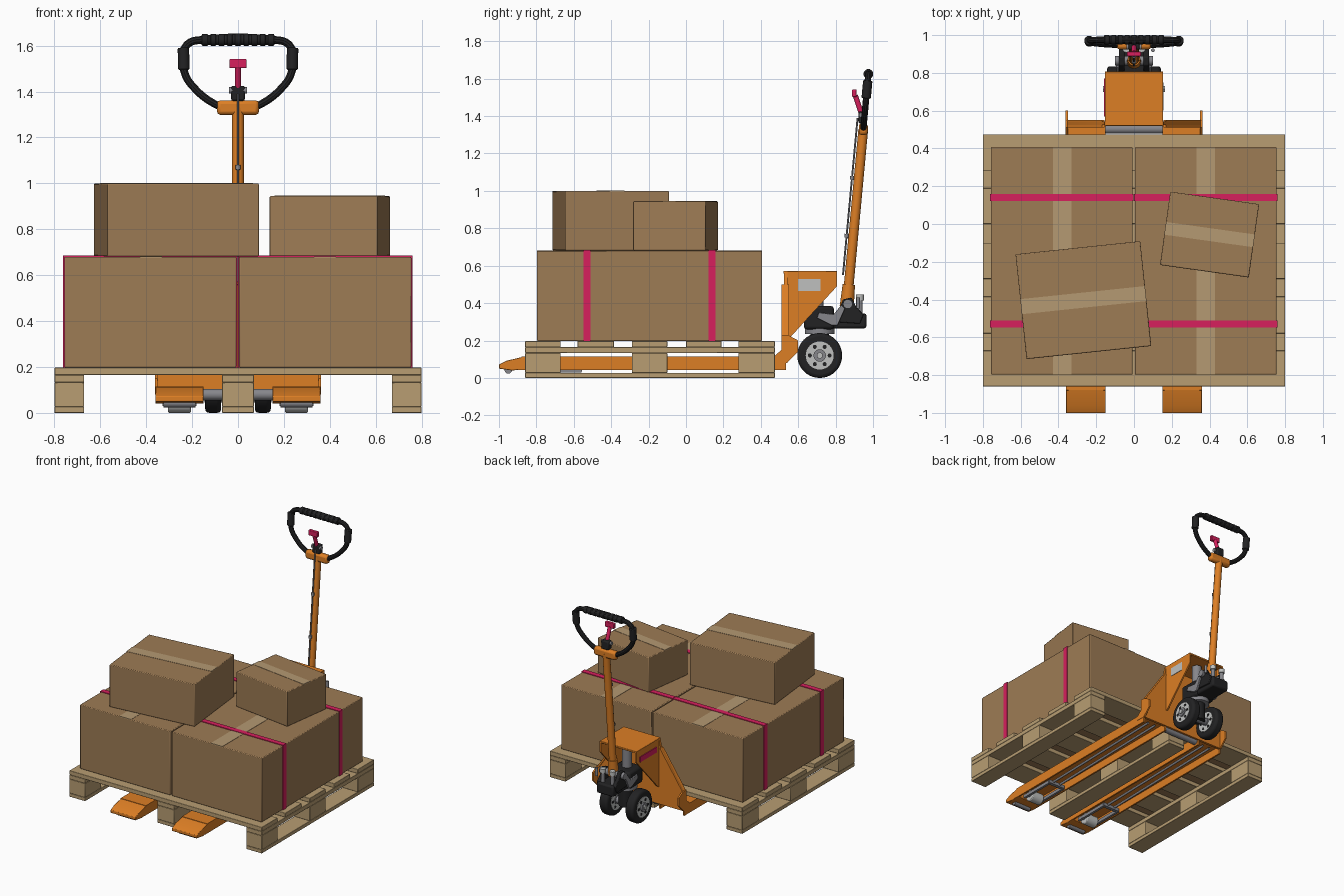
import bpy, bmesh, math
from mathutils import Vector, Matrix

if "Cube" in bpy.data.objects:
    bpy.data.objects.remove(bpy.data.objects["Cube"], do_unlink=True)


def material(name, *rgb):
    m = bpy.data.materials.new(name)
    m.use_nodes = True
    m.diffuse_color = (*rgb, 1)
    m.node_tree.nodes["Principled BSDF"].inputs["Base Color"].default_value = (*rgb, 1)
    return m


ORANGE = material("orange paint", 0.72, 0.21, 0.018)
CARD = material("cardboard", 0.34, 0.2, 0.09)
TAPE = material("packing tape", 0.46, 0.32, 0.17)
WOOD = material("pale wood", 0.48, 0.34, 0.17)
PINK = material("pink", 0.68, 0.014, 0.11)
BLACK = material("black", 0.016, 0.016, 0.017)
STEEL = material("steel", 0.24, 0.24, 0.26)
PALE = material("pale grey", 0.52, 0.53, 0.52)


def finish(name, bm, mat, bevel=0, segments=2):
    bmesh.ops.recalc_face_normals(bm, faces=bm.faces)
    me = bpy.data.meshes.new(name)
    bm.to_mesh(me)
    bm.free()
    me.materials.append(mat)
    ob = bpy.data.objects.new(name, me)
    bpy.context.collection.objects.link(ob)
    if bevel:
        mod = ob.modifiers.new("edge", "BEVEL")
        mod.width, mod.segments = bevel, segments
    return ob


def box(name, x, y, z, mat, bevel=0):
    """Box from (low, high) ranges."""
    bm = bmesh.new()
    bmesh.ops.create_cube(bm, size=1)
    for v in bm.verts:
        v.co = [r[0] if c < 0 else r[1] for c, r in zip(v.co, (x, y, z))]
    return finish(name, bm, mat, bevel)


def prism(name, points, axis, lo, hi, mat, bevel=0):
    """Extrude a yz outline along x, or an xz outline along y."""
    bm = bmesh.new()
    at = lambda p, d: (d, p[0], p[1]) if axis == "x" else (p[0], d, p[1])
    face = bm.faces.new([bm.verts.new(at(p, lo)) for p in points])
    ext = bmesh.ops.extrude_face_region(bm, geom=[face])["geom"]
    step = (hi - lo, 0, 0) if axis == "x" else (0, hi - lo, 0)
    bmesh.ops.translate(bm, vec=step, verts=[g for g in ext if isinstance(g, bmesh.types.BMVert)])
    return finish(name, bm, mat, bevel)


def rod(name, a, b, r, mat, r2=None, sides=24, bevel=0, segments=2):
    """Cylinder or cone between two points."""
    a, b = Vector(a), Vector(b)
    d = b - a
    bm = bmesh.new()
    m = Matrix.Translation((a + b) / 2) @ d.to_track_quat("Z", "Y").to_matrix().to_4x4()
    bmesh.ops.create_cone(bm, cap_ends=True, segments=sides, radius1=r,
                          radius2=r if r2 is None else r2, depth=d.length, matrix=m)
    ob = finish(name, bm, mat, bevel, segments)
    if bevel:
        ob.modifiers["edge"].limit_method = "ANGLE"
    return ob


def tube(name, points, r, mat):
    """Round tube along a smooth path."""
    cu = bpy.data.curves.new(name, "CURVE")
    cu.dimensions, cu.bevel_depth, cu.bevel_resolution, cu.resolution_u = "3D", r, 3, 6
    sp = cu.splines.new("BEZIER")
    sp.bezier_points.add(len(points) - 1)
    for bp, p in zip(sp.bezier_points, points):
        bp.co = p
        bp.handle_left_type = bp.handle_right_type = "AUTO"
    cu.use_fill_caps = True
    cu.materials.append(mat)
    ob = bpy.data.objects.new(name, cu)
    bpy.context.collection.objects.link(ob)
    bpy.ops.object.select_all(action="DESELECT")
    ob.select_set(True)
    bpy.context.view_layer.objects.active = ob
    bpy.ops.object.convert(target="MESH")


# Pallet: skids, blocks, stringers and deck boards
ROWS = [(-0.86, -0.67), (-0.29, -0.1), (0.28, 0.475)]
for x in [(-0.8, -0.67), (-0.07, 0.07), (0.67, 0.8)]:
    box("pallet_skid", x, (-0.86, 0.475), (0, 0.027), WOOD, 0.003)
    box("pallet_stringer", x, (-0.86, 0.475), (0.133, 0.165), WOOD, 0.003)
    for y in ROWS:
        box("pallet_block", x, y, (0.027, 0.133), WOOD, 0.003)
for y in ROWS + [(-0.58, -0.385), (0, 0.19)]:
    box("deck_board", (-0.8, 0.8), y, (0.165, 0.197), WOOD, 0.003)

# Large cartons with tape and straps
for s, x in ((-1, (-0.757, -0.007)), (1, (0.005, 0.755))):
    box("large_carton", x, (-0.797, 0.407), (0.198, 0.68), CARD, 0.005)
    box("carton_tape", (s * 0.38 - 0.048, s * 0.38 + 0.048), (-0.797, 0.407), (0.677, 0.682), TAPE)
    for y in (-0.53, 0.14):
        box("strap", (x[0] - 0.005, x[1] + 0.005), (y - 0.019, y + 0.019), (0.198, 0.685), PINK)

# Small cartons, turned on the stack
for cx, cy, w, d, top, turn, t in ((-0.268, -0.403, 0.664, 0.558, 1.0, 6, 0.04),
                                   (0.4, -0.056, 0.475, 0.392, 0.945, -8, 0.034)):
    parts = [box("small_carton", (-w / 2, w / 2), (-d / 2, d / 2), (0.682, top), CARD, 0.005),
             box("small_carton_tape", (-w / 2, w / 2), (-t, t), (top - 0.003, top + 0.002), TAPE)]
    for p in parts:
        p.location = (cx, cy, 0)
        p.rotation_euler.z = math.radians(turn)

# Truck forks: open channels with rollers and push rods
SIDE = [(-0.9, 0.042), (-0.88, 0.112), (0.535, 0.112), (0.535, 0.042)]
TIP = [(-1, 0.05), (-1, 0.072), (-0.96, 0.092), (-0.87, 0.113), (-0.87, 0.045), (-0.93, 0.04)]
for s in (-1, 1):
    c = s * 0.255
    for x in (c - 0.105, c + 0.093):
        prism("fork_side", SIDE, "x", x, x + 0.012, ORANGE)
    box("fork_top", (c - 0.105, c + 0.105), (-0.88, 0.535), (0.1, 0.114), ORANGE)
    prism("fork_tip", TIP, "x", c - 0.105, c + 0.105, ORANGE, 0.003)
    rod("entry_roller", (c - 0.07, -0.95, 0.043), (c + 0.07, -0.95, 0.043), 0.02, STEEL)
    rod("load_roller", (c - 0.05, -0.8, 0.042), (c + 0.05, -0.8, 0.042), 0.042, PALE, bevel=0.006)
    for e in (-0.065, 0.065):
        box("roller_frame", (c + e - 0.009, c + e + 0.009), (-0.84, -0.56), (0.03, 0.055), STEEL)
    box("roller_frame_end", (c - 0.07, c + 0.07), (-0.58, -0.555), (0.035, 0.06), STEEL)
    rod("roller_axle", (c - 0.075, -0.8, 0.042), (c + 0.075, -0.8, 0.042), 0.012, STEEL)
    for e in (-0.03, 0.03):
        rod("push_rod", (c + e, -0.57, 0.055), (c + e, 0.5, 0.075), 0.009, STEEL, sides=12)

# Frame at the heel of the forks
BRACKET = [(0.47, 0.08), (0.47, 0.114), (0.51, 0.15), (0.51, 0.23), (0.545, 0.23),
           (0.6, 0.2), (0.6, 0.14), (0.54, 0.08)]
for x in (-0.362, 0.35):
    prism("heel_bracket", BRACKET, "x", x, x + 0.012, ORANGE)
half = [(0.36, 0.08), (0.36, 0.22), (0.17, 0.5), (0.155, 0.57)]
prism("back_plate", half + [(-x, z) for x, z in reversed(half)], "y", 0.525, 0.543, ORANGE)
for s in (-1, 1):
    strip = [(s * 0.36, 0.22), (s * 0.17, 0.5), (s * 0.155, 0.5), (s * 0.345, 0.22)]
    prism("slope_flange", strip, "y", 0.51, 0.55, ORANGE)
rod("torsion_bar", (-0.16, 0.503, 0.08), (0.16, 0.503, 0.08), 0.025, STEEL)

# Hood over the pump
HOOD = [(0.53, 0.2), (0.53, 0.57), (0.807, 0.57), (0.807, 0.49), (0.56, 0.22)]
for x in (-0.154, 0.142):
    prism("hood_side", HOOD, "x", x, x + 0.012, ORANGE)
box("hood_top", (-0.154, 0.154), (0.52, 0.807), (0.558, 0.572), ORANGE, 0.003)
box("hood_label", (0.152, 0.157), (0.6, 0.72), (0.465, 0.53), PALE)
box("hood_stripe", (-0.159, -0.152), (0.57, 0.77), (0.48, 0.52), PINK)

# Steering wheels
for s in (-1, 1):
    X = lambda d: (s * d, 0.715, 0.12)
    rod("steer_tyre", X(0.073), X(0.143), 0.12, BLACK, sides=40, bevel=0.018, segments=3)
    rod("wheel_rim", X(0.07), X(0.146), 0.075, PALE, sides=32)
    rod("wheel_hub", X(0.066), X(0.156), 0.033, STEEL)
    rod("axle_nut", X(0.15), X(0.165), 0.018, PALE, sides=6)
    for i in range(6):
        a = i * math.pi / 3
        y, z = 0.715 + 0.053 * math.cos(a), 0.12 + 0.053 * math.sin(a)
        rod("rim_hole", (s * 0.068, y, z), (s * 0.148, y, z), 0.011, BLACK, sides=12)
rod("steer_axle", (-0.075, 0.715, 0.12), (0.075, 0.715, 0.12), 0.026, STEEL)
rod("steer_column", (0, 0.715, 0.1), (0, 0.715, 0.27), 0.05, BLACK)
rod("turntable", (0, 0.715, 0.235), (0, 0.715, 0.265), 0.08, STEEL, sides=32)

# Hydraulic pump
box("pump_body", (-0.085, 0.085), (0.63, 0.79), (0.26, 0.385), BLACK, 0.015)
rod("pump_ram", (0, 0.7, 0.37), (0, 0.7, 0.55), 0.035, STEEL)
box("pump_base", (-0.07, 0.07), (0.75, 0.965), (0.265, 0.345), BLACK, 0.012)
for s in (-1, 1):
    yoke = [(0.79, 0.3), (0.84, 0.42), (0.885, 0.43), (0.91, 0.38), (0.95, 0.34), (0.93, 0.29)]
    prism("handle_yoke", yoke, "x", s * 0.05, s * 0.08, BLACK, 0.005)
    arm = [(0.7, 0.32), (0.71, 0.35), (0.79, 0.34), (0.83, 0.39), (0.85, 0.37), (0.81, 0.28), (0.78, 0.28)]
    prism("link_arm", arm, "x", s * 0.08, s * 0.095, STEEL, 0.003)
    rod("release_valve", (s * 0.04, 0.93, 0.34), (s * 0.04, 0.93, 0.42), 0.014, STEEL)
    rod("valve_cap", (s * 0.04, 0.93, 0.415), (s * 0.04, 0.93, 0.445), 0.022, PALE, sides=12)
rod("handle_pivot", (-0.1, 0.865, 0.395), (0.1, 0.865, 0.395), 0.025, STEEL)
rod("pedal", (0.1, 0.92, 0.37), (0.1, 0.92, 0.43), 0.01, STEEL, sides=12)

# Handle shaft with control rod
def lean(x, z, off=0):
    return (x, 0.865 + (z - 0.44) * 0.093 + off, z)

rod("shaft_socket", lean(0, 0.38), lean(0, 0.5), 0.038, ORANGE, r2=0.033)
rod("handle_shaft", lean(0, 0.48), lean(0, 1.33), 0.026, ORANGE)
rod("control_rod", lean(0, 0.55, -0.036), lean(0, 1.39, -0.036), 0.005, STEEL, sides=10)
for z in (0.75, 1.06):
    rod("rod_clip", lean(0, z, -0.036), lean(0, z + 0.02, -0.036), 0.011, STEEL, sides=12)
head_y = lean(0, 1.33)[1]
box("handle_head", (-0.092, 0.092), (head_y - 0.024, head_y + 0.024), (1.298, 1.362), ORANGE, 0.016)

# Handle loop with grips
right = [(0.06, 1.33), (0.1, 1.345), (0.19, 1.415), (0.232, 1.48), (0.238, 1.57), (0.215, 1.61), (0.16, 1.625)]
tube("handle_loop", [lean(x, z) for x, z in right] + [lean(-x, z) for x, z in reversed(right)], 0.017, BLACK)
for s in (-1, 1):
    rod("side_grip", lean(s * 0.236, 1.495), lean(s * 0.238, 1.59), 0.025, BLACK, bevel=0.005)
rod("top_grip", lean(-0.16, 1.625), lean(0.16, 1.625), 0.022, BLACK)
for i in range(9):
    x = (i - 4) * 0.036
    rod("grip_rib", lean(x - 0.013, 1.625), lean(x + 0.013, 1.625), 0.026, BLACK, bevel=0.004)

# Release lever
box("lever_mount", (-0.03, 0.03), (head_y - 0.025, head_y + 0.02), (1.36, 1.425), BLACK, 0.008)
rod("lever_pin", (-0.04, head_y - 0.01, 1.405), (0.04, head_y - 0.01, 1.405), 0.014, STEEL)
rod("lever_stem", (0, 0.935, 1.42), (0, 0.905, 1.51), 0.014, PINK, sides=12)
box("lever_paddle", (-0.037, 0.037), (0.888, 0.912), (1.502, 1.542), PINK, 0.004)

# Smooth the round parts, keep edges sharp
for ob in bpy.context.scene.objects:
    ob.select_set(ob.type == "MESH")
bpy.context.view_layer.objects.active = bpy.context.selected_objects[0]
bpy.ops.object.shade_smooth_by_angle(angle=math.radians(35))
